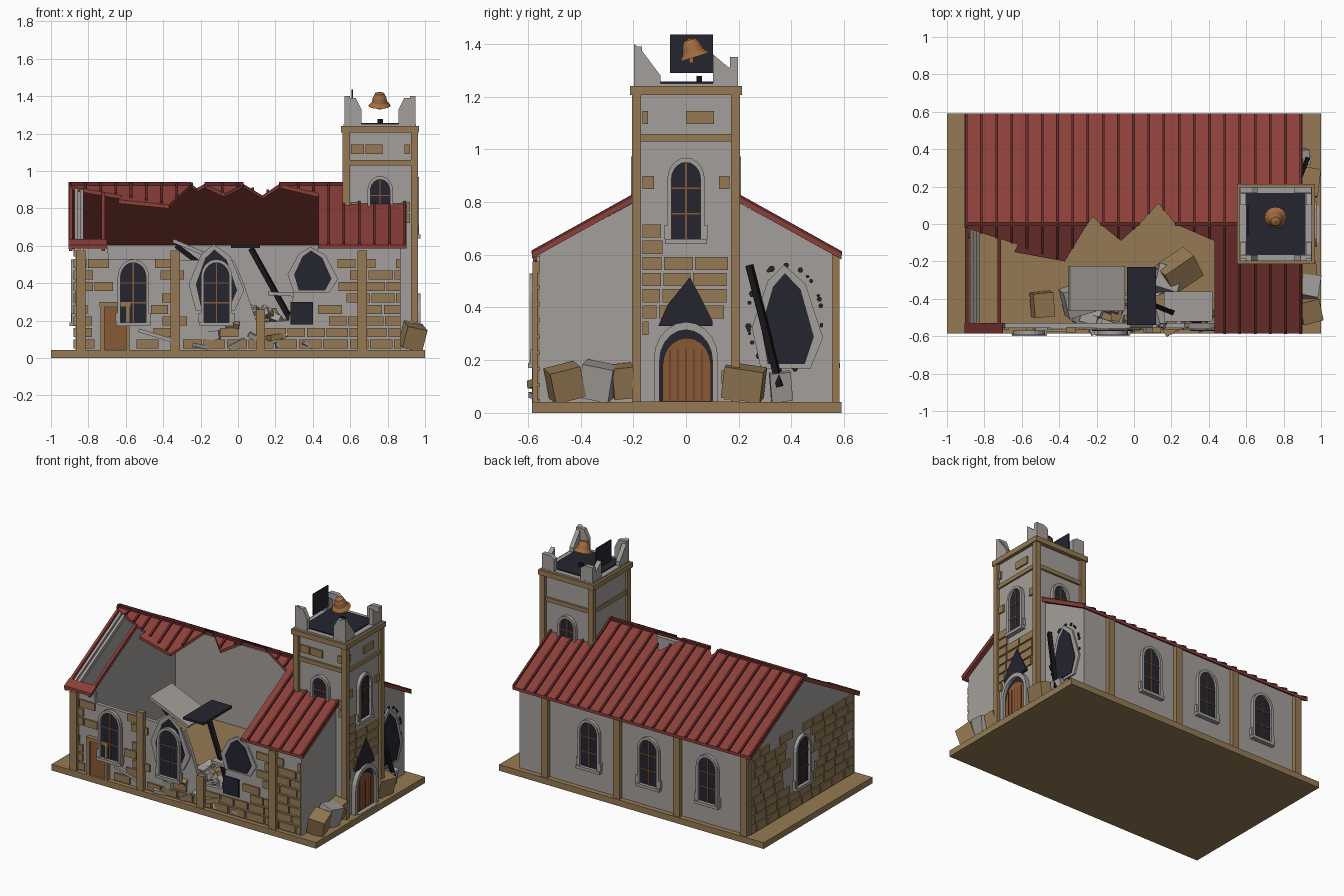
import bpy, bmesh, math, random
from mathutils import Vector, Matrix, Euler

random.seed(7)
if "Cube" in bpy.data.objects:
    bpy.data.objects.remove(bpy.data.objects["Cube"], do_unlink=True)

COLOURS = {
    "sandstone": (0.30, 0.195, 0.088), "plaster_grey": (0.37, 0.345, 0.325),
    "roof_red": (0.26, 0.05, 0.042), "rib_red": (0.12, 0.022, 0.02),
    "dark_blue": (0.018, 0.018, 0.03), "charred_black": (0.008, 0.008, 0.01),
    "door_brown": (0.25, 0.10, 0.035), "bell_copper": (0.36, 0.15, 0.05)}
MATS = {}
for label, rgb in COLOURS.items():
    m = bpy.data.materials.new(label)
    m.use_nodes = True
    m.diffuse_color = (*rgb, 1)
    m.node_tree.nodes["Principled BSDF"].inputs["Base Color"].default_value = (*rgb, 1)
    MATS[label] = m

S, G, R, RR, D, K, B, C = COLOURS
parts = {}


def mesh_of(name, mat):
    return parts.setdefault(name, (bmesh.new(), mat))[0]


def prism(name, mat, axis, pts, lo, hi, bend=None):
    """Extrude an outline along x, y or z."""
    bm = mesh_of(name, mat)
    place = {"x": lambda p, h: (h, *p), "y": lambda p, h: (p[0], h, p[1]),
             "z": lambda p, h: (*p, h)}[axis]
    rings = []
    for h in (lo, hi):
        cos = [Vector(place(p, h)) for p in pts]
        if bend:
            for co in cos:
                co.z += bend(co.y)
        rings.append([bm.verts.new(co) for co in cos])
    a, b = rings
    n = len(pts)
    faces = [bm.faces.new(a), bm.faces.new(b)]
    faces += [bm.faces.new((a[i], a[(i + 1) % n], b[(i + 1) % n], b[i])) for i in range(n)]
    bmesh.ops.recalc_face_normals(bm, faces=faces)


def rect(u0, u1, v0, v1):
    return [(u0, v0), (u1, v0), (u1, v1), (u0, v1)]


def block(name, mat, x0, x1, y0, y1, z0, z1):
    prism(name, mat, "z", rect(x0, x1, y0, y1), z0, z1)


def chunk(name, mat, centre, size, rot=(0, 0, 0)):
    mx = Matrix.LocRotScale(Vector(centre), Euler(rot), Vector(size))
    bmesh.ops.create_cube(mesh_of(name, mat), size=1, matrix=mx)


def beam(name, mat, a, b, w):
    a, b = Vector(a), Vector(b)
    mx = Matrix.LocRotScale((a + b) / 2, (b - a).to_track_quat("Z", "Y"), Vector((w, w, (b - a).length)))
    bmesh.ops.create_cube(mesh_of(name, mat), size=1, matrix=mx)


def arch(c, hw, z0, top, n=10):
    spring = top - hw * 1.15
    curve = [(c + hw * math.cos(math.pi * i / n), spring + 1.15 * hw * math.sin(math.pi * i / n))
             for i in range(n + 1)]
    return [(c + hw, z0)] + curve + [(c - hw, z0)]


def lerp(line, x):
    for (xa, ya), (xb, yb) in zip(line, line[1:]):
        if xa <= x <= xb:
            return ya + (yb - ya) * (x - xa) / (xb - xa)
    return line[-1][1]


def window(name, axis, pos, d, c, hw, z0, top):
    """Arched pane, surround, sill and glazing bars; d is the outward sign."""
    prism(name + "_pane", D, axis, arch(c, hw, z0, top), pos, pos + d * .008)
    ring = arch(c, hw + .016, z0, top + .018) + arch(c, hw, z0, top)[::-1]
    prism(name + "_surround", G, axis, ring, pos, pos + d * .024)
    prism(name + "_surround", G, axis, rect(c - hw - .024, c + hw + .024, z0 - .02, z0), pos, pos + d * .03)
    for s in (-1, 1):
        e = c + s * (hw + .016)
        prism(name + "_surround", G, axis, rect(e - .012, e + .012, z0, z0 + .05), pos, pos + d * .02)
    prism(name + "_bars", B, axis, rect(c - .003, c + .003, z0, top), pos, pos + d * .013)
    for f in (.33, .66):
        h = z0 + f * (top - z0)
        prism(name + "_bars", B, axis, rect(c - hw, c + hw, h - .003, h + .003), pos, pos + d * .013)


def bricks(name, axis, pos, d, u0, u1, z0, z1, gaps, top=lambda u: 9, keep=.86):
    z = z0
    while z + .05 < z1:
        u = u0 - random.uniform(0, .07)
        while u < u1 - .02:
            w = random.uniform(.085, .135)
            a, b = max(u, u0), min(u + w, u1)
            clear = not any(a < g[1] and b > g[0] and z < g[3] and z + .05 > g[2] for g in gaps)
            if b - a > .02 and clear and z + .05 < min(top(a), top(b)) and random.random() < keep:
                prism(name, S, axis, rect(a, b, z, z + .05), pos, pos + d * .01)
            u += w + .009
        z += .0615


def breach(name, axis, pos, d, c, z0, z1, hw):
    """Blackened hole with a pale ragged rim."""
    shape = [(-.75, 0), (-1, .4), (-.55, .85), (-.1, 1), (.5, .82), (1, .3), (.65, 0)]
    h = z1 - z0
    prism(name + "_rim", G, axis, [(c + u * hw * 1.35, z0 + h * (v * 1.14 - .05)) for u, v in shape], pos, pos + d * .012)
    prism(name + "_dark", D, axis, [(c + u * hw, z0 + h * v) for u, v in shape], pos, pos + d * .017)


# Plinth and nave walls
block("plinth", S, -1, 1, -.585, .59, 0, .042)
ruin = [(-.87, .6), (-.7, .6), (-.69, .53), (-.02, .52), (.03, .4), (.1, .19), (.27, .2),
        (.3, .36), (.4, .5), (.43, .6), (.87, .6)]
prism("front_wall", G, "y", [(-.87, .04)] + ruin + [(.87, .04)], -.555, -.53)
block("back_wall", G, -.87, .87, .53, .555, .04, .605)
gable = [(-.555, .04), (.555, .04), (.555, .605), (0, .905), (-.555, .605)]
for side, x in (("left", .845), ("right", -.87)):
    prism(side + "_gable_wall", G, "x", gable, x, x + .025)

# Buttress posts and nave windows
for x in (-.84, -.335, .12, .665):
    broken = x == .12
    block("front_posts", S, x - .025, x + .025, -.582, -.55, .04, .26 if broken else .575)
    block("back_posts", S, x - .025, x + .025, .55, .582, .04, .6)
for i, x in enumerate((-.56, -.115, .335)):
    window(f"back_window_{i}", "y", .555, 1, x, .065, .19, .5)
    if i < 2:
        window(f"front_window_{i}", "y", -.57, -1, x, .068, .19, .51)
block("broken_front_window", D, .28, .4, -.564, -.55, .18, .3)
window("end_window", "x", -.87, -1, 0, .065, .19, .51)
breach("front_breach_a", "y", -.555, -1, -.115, .27, .58, .11)
breach("front_breach_b", "y", -.555, -1, .4, .36, .575, .1)
breach("end_breach", "x", .87, 1, .385, .185, .53, .1)
for i in range(26):
    t = random.uniform(0, 2 * math.pi)
    y, z = .375 + .14 * math.cos(t), .36 + .2 * math.sin(t)
    r = random.uniform(.006, .014)
    prism("shot_holes", D, "x", [(y + r * math.cos(k * math.pi / 3), z + r * math.sin(k * math.pi / 3))
                                 for k in range(6)], .87, .876)

# Masonry on the front and the right end
bricks("front_bricks", "y", -.555, -1, -.86, .87, .05, .57,
       [(-.65, -.47, .17, .53), (-.24, .02, .2, .6), (.29, .5, .32, .6), (.27, .41, .17, .31), (-.73, -.59, 0, .3)],
       lambda u: lerp(ruin, u) + .02)
bricks("end_bricks", "x", -.87, -1, -.55, .55, .05, .62, [(-.09, .09, .17, .53)], keep=.96)

# Small front door
block("side_door", B, -.715, -.6, -.574, -.56, .045, .27)
for x in (-.735, -.6):
    block("side_door_frame", S, x, x + .02, -.585, -.55, .02, .29)
block("side_door_frame", S, -.74, -.575, -.585, -.55, .275, .3)

# Roof: intact back slope, ragged front slope
pitch = lambda y: -.556 * abs(y)
edge = [(-.905, -.02), (-.37, -.2), (-.25, 0), (-.18, 0), (-.07, -.09), (.03, 0), (.22, 0), (.43, -.09)]
notch = [(-.905, 0), (-.25, 0), (-.22, .04), (-.18, 0), (.03, 0), (.13, .11), (.22, 0), (.9, 0)]
slabs = [notch + [(.9, .59), (-.905, .59)],
         [(-.905, 0), (-.905, -.02), (-.62, -.11), (-.64, -.15), (-.37, -.2), (-.25, 0)],
         [(-.18, 0), (-.07, -.09), (.03, 0)],
         [(.22, 0), (.43, -.09), (.43, -.585), (.9, -.585), (.9, 0)],
         rect(-.905, -.7, -.585, -.53)]
for s in slabs:
    prism("roof", R, "z", s, .91, .93, pitch)
for i in range(23):
    x = -.897 + i * .0813
    prism("roof_ribs", RR, "z", rect(x - .007, x + .007, lerp(notch, x), .592), .928, .942, pitch)
    low = -.587 if x > .43 else lerp(edge, x)
    if low < -.02:
        prism("roof_ribs", RR, "z", rect(x - .007, x + .007, low, 0), .928, .942, pitch)
for x, mat in ((-.895, R), (-.865, G), (-.835, G), (-.72, R)):
    prism("bare_rafters_" + mat, mat, "z", rect(x - .009, x + .009, -.58, 0), .895, .925, pitch)
for a, b in ((-.905, -.25), (-.18, .03), (.22, .57)):
    block("ridge_beam", RR, a, b, -.012, .012, .915, .94)

# Bell tower
block("tower_walls", G, .575, .945, -.185, .185, .04, 1.21)
for x in (.56, .925):
    for y in (-.205, .17):
        block("tower_corner_posts", S, x, x + .038, y, y + .035, .02, 1.21)
block("tower_band", S, .567, .957, -.198, .198, 1.03, 1.058)
block("tower_cornice", S, .55, .968, -.213, .213, 1.205, 1.24)
block("tower_ledge", G, .565, .953, -.198, .198, 1.24, 1.25)
block("tower_deck", D, .6, .918, -.165, .165, 1.25, 1.257)
band = (-9, 9, 1.0, 1.06)
bricks("tower_end_bricks", "x", .945, 1, -.165, .165, .05, 1.2,
       [band, (-.085, .085, .63, .97), (-.125, .125, 0, .35)], keep=.9)
bricks("tower_front_bricks", "y", -.185, -1, .605, .92, .66, 1.2, [band, (.68, .84, .6, .98)], keep=.9)
window("tower_end_window", "x", .945, 1, 0, .055, .66, .95)
for side, d in (("front", -1), ("back", 1)):
    window(f"tower_{side}_window", "y", d * .185, d, .76, .052, .7, .955)

# Main door with broken gable above
prism("door_recess", D, "x", arch(0, .11, .03, .32), .945, .955)
prism("main_door", B, "x", arch(.003, .092, .03, .285), .945, .962)
for y in (-.06, -.03, 0, .03, .06):
    prism("door_grooves", RR, "x", rect(y - .002, y + .002, .03, .24), .945, .964)
prism("door_surround", G, "x", arch(0, .122, .03, .345) + arch(0, .1, .03, .315)[::-1], .945, .975)
prism("door_gable_hole", D, "x", [(-.105, .33), (-.07, .41), (.015, .515), (.06, .43), (.1, .35), (.1, .33)], .945, .962)
block("door_step", G, .94, .99, -.1, .1, .01, .046)
block("door_threshold", S, .94, 1, -.2, .2, .01, .043)

# Broken corner parapets
for sx in (-1, 1):
    for sy in (-1, 1):
        tall = 1.4 if sy < 0 else 1.36
        cx, cy = .759 + sx * .19, sy * .197
        if sy < 0:
            prof = [(cy, 1.25), (cy, tall), (cy + .025, tall - .02), (cy + .1, 1.28), (cy + .1, 1.25)]
        else:
            prof = [(cy, 1.25), (cy, 1.325), (cy - .035, 1.31), (cy - .095, tall), (cy - .095, 1.25)]
        prism("parapets", G, "x", prof, cx, cx - sx * .03)
        prism("parapets", G, "y", [(cx, 1.25), (cx, tall - .01), (cx - sx * .06, tall - .01),
                                   (cx - sx * .09, 1.33), (cx - sx * .09, 1.25)], cy, cy - sy * .03)
block("loose_panel", D, .606, .614, -.06, .102, 1.29, 1.435)
chunk("bell_stub", K, (.76, .05, 1.265), (.03, .02, .025))

# Bell
bm = mesh_of("bell", C)
outline = [(.001, .045), (.025, .038), (.036, .015), (.042, -.01), (.06, -.03), (.052, -.03), (.03, -.005), (.001, .025)]
verts = [bm.verts.new((r, 0, z)) for r, z in outline]
edges = [bm.edges.new(p) for p in zip(verts, verts[1:])]
bmesh.ops.spin(bm, geom=verts + edges, cent=(0, 0, 0), axis=(0, 0, 1), angle=2 * math.pi, steps=16)
bmesh.ops.remove_doubles(bm, verts=bm.verts, dist=.0005)
bmesh.ops.recalc_face_normals(bm, faces=bm.faces)
bmesh.ops.transform(bm, verts=bm.verts, matrix=Matrix.Translation((.757, .025, 1.378)) @ Matrix.Rotation(.3, 4, "X"))
chunk("bell_clapper", C, (.757, .02, 1.345), (.018, .018, .035))

# Fallen slabs and charred timbers
chunk("fallen_slab", G, (-.2, -.345, .565), (.32, .24, .02), (0, .4, 0))
chunk("fallen_panel", D, (.04, -.385, .597), (.155, .31, .016))
chunk("fallen_sill", G, (.29, -.44, .34), (.26, .16, .02), (0, .04, 0))
chunk("leaning_plate", G, (-.44, -.56, .12), (.19, .03, .02), (0, .3, 0))
beam("charred_beams", K, (.07, -.42, .585), (.35, -.53, .08), .026)
beam("charred_beams", K, (-.33, -.4, .6), (-.2, -.42, .5), .025)
beam("charred_beams", K, (.885, .24, .56), (.93, .357, .1), .024)

# Rubble heaps
for i in range(60):
    x = random.gauss(.08, .17)
    x = max(-.3, min(.38, x))
    h = .05 + random.random() * max(.03, .24 - .7 * abs(x - .1))
    size = [random.uniform(.035, .1) for _ in range(2)] + [random.uniform(.015, .05)]
    mat = S if i % 4 == 0 else G
    chunk("rubble_" + mat, mat, (x, random.uniform(-.55, -.4), h), size,
          [random.uniform(-.6, .6) for _ in range(3)])
for mat, pos, size, turn in (
        (S, (-.49, -.43, .1), (.11, .13, .1), .1), (S, (.24, -.25, .12), (.19, .14, .13), .6),
        (G, (.17, -.3, .12), (.13, .13, .12), -.3), (G, (-.28, -.4, .1), (.2, .15, .1), .3),
        (S, (.935, -.46, .115), (.11, .12, .12), .25), (G, (.93, -.335, .12), (.1, .12, .13), -.2),
        (S, (.92, -.24, .12), (.09, .08, .12), .1), (S, (.93, .22, .115), (.1, .15, .12), -.15),
        (G, (.91, .36, .1), (.04, .08, .11), .1)):
    chunk("fallen_blocks_" + mat, mat, pos, size, (turn, .2, turn))

# Turn every collected part into an object
for name, (bm, mat) in parts.items():
    me = bpy.data.meshes.new(name)
    bm.to_mesh(me)
    bm.free()
    me.materials.append(MATS[mat])
    bpy.context.collection.objects.link(bpy.data.objects.new(name, me))
